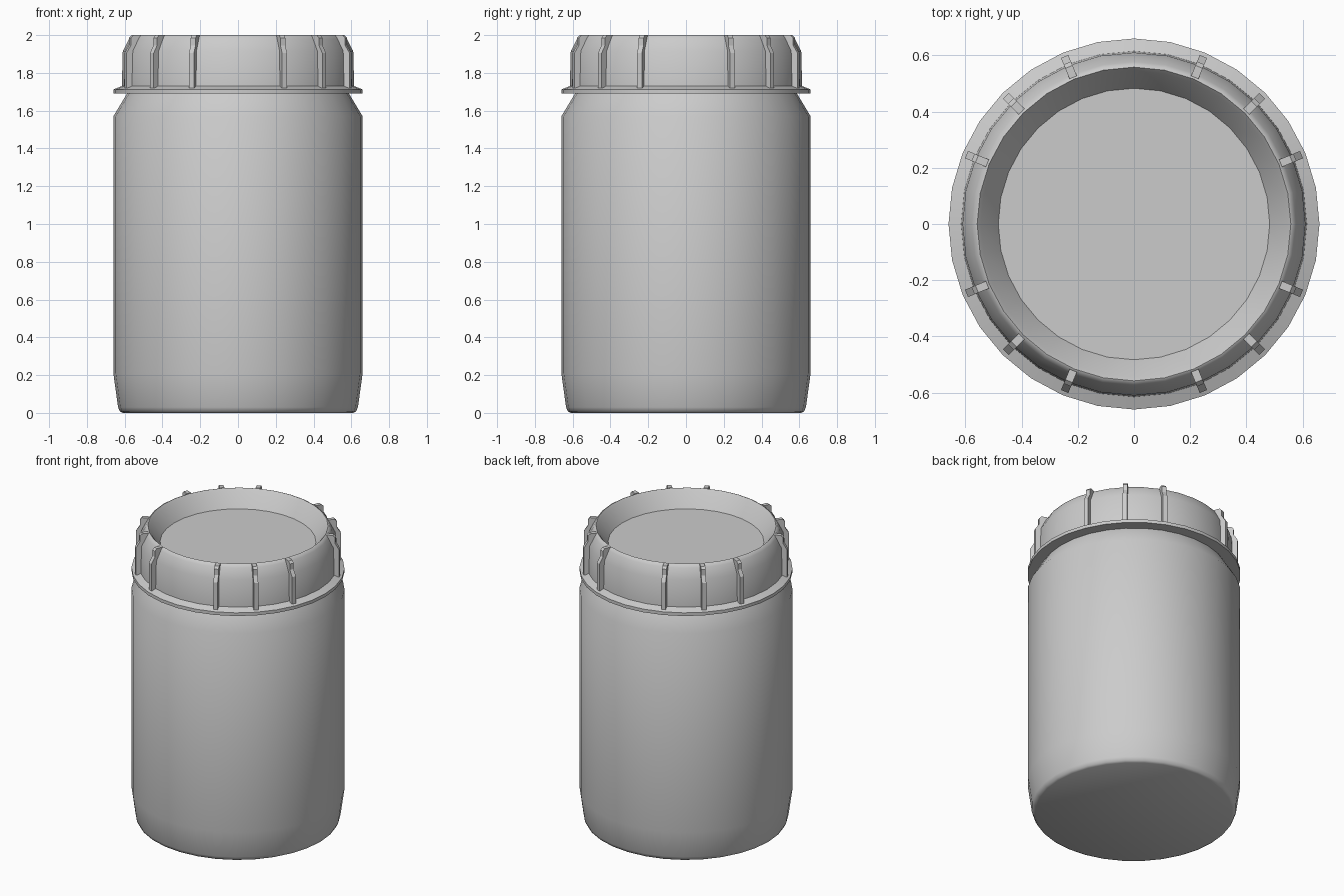
import bpy, bmesh, math

if "Cube" in bpy.data.objects:
    bpy.data.objects.remove(bpy.data.objects["Cube"])

SEG = 32


def finish(name, bm, angle=None):
    bmesh.ops.recalc_face_normals(bm, faces=bm.faces[:])
    me = bpy.data.meshes.new(name)
    bm.to_mesh(me)
    bm.free()
    ob = bpy.data.objects.new(name, me)
    bpy.context.collection.objects.link(ob)
    if angle:
        bpy.ops.object.select_all(action='DESELECT')
        ob.select_set(True)
        bpy.context.view_layer.objects.active = ob
        bpy.ops.object.shade_smooth_by_angle(angle=math.radians(angle))
    return ob


def lathe(name, profile, angle):
    """Revolve (radius, z) points around z and cap both ends."""
    bm = bmesh.new()
    rings = []
    for r, z in profile:
        rings.append([bm.verts.new((r * math.cos(2 * math.pi * i / SEG),
                                    r * math.sin(2 * math.pi * i / SEG), z))
                      for i in range(SEG)])
    for a, b in zip(rings, rings[1:]):
        for i in range(SEG):
            j = (i + 1) % SEG
            bm.faces.new((a[i], a[j], b[j], b[i]))
    bm.faces.new(rings[0])
    bm.faces.new(rings[-1])
    return finish(name, bm, angle)


# Drum body: chamfered foot, straight wall, sloped shoulder
lathe("drum_body", [(0.61, 0), (0.625, 0.008), (0.635, 0.03), (0.66, 0.21),
                    (0.66, 1.57), (0.585, 1.695)], 40)

# Screw lid: flange, wall, rounded rim and recessed top panel
lathe("lid", [(0.58, 1.69), (0.66, 1.69), (0.66, 1.712), (0.615, 1.73),
              (0.61, 1.915), (0.577, 1.98), (0.567, 1.996), (0.558, 2.0),
              (0.545, 1.985), (0.483, 1.89)], 35)

# Grip ribs: stepped plates, three per quadrant
rib = [(0.56, 1.72), (0.645, 1.72), (0.645, 1.905), (0.62, 1.945),
       (0.62, 1.985), (0.605, 2.0), (0.565, 2.0)]
bm = bmesh.new()
for k in range(16):
    if k % 4 == 0:
        continue
    a = k * math.pi / 8
    c, s = math.cos(a), math.sin(a)
    sides = [[bm.verts.new((r * c - t * s, r * s + t * c, z)) for r, z in rib]
             for t in (-0.014, 0.014)]
    bm.faces.new(sides[0])
    bm.faces.new(sides[1])
    for i in range(len(rib)):
        j = (i + 1) % len(rib)
        bm.faces.new((sides[0][i], sides[0][j], sides[1][j], sides[1][i]))
finish("lid_grip_ribs", bm)
